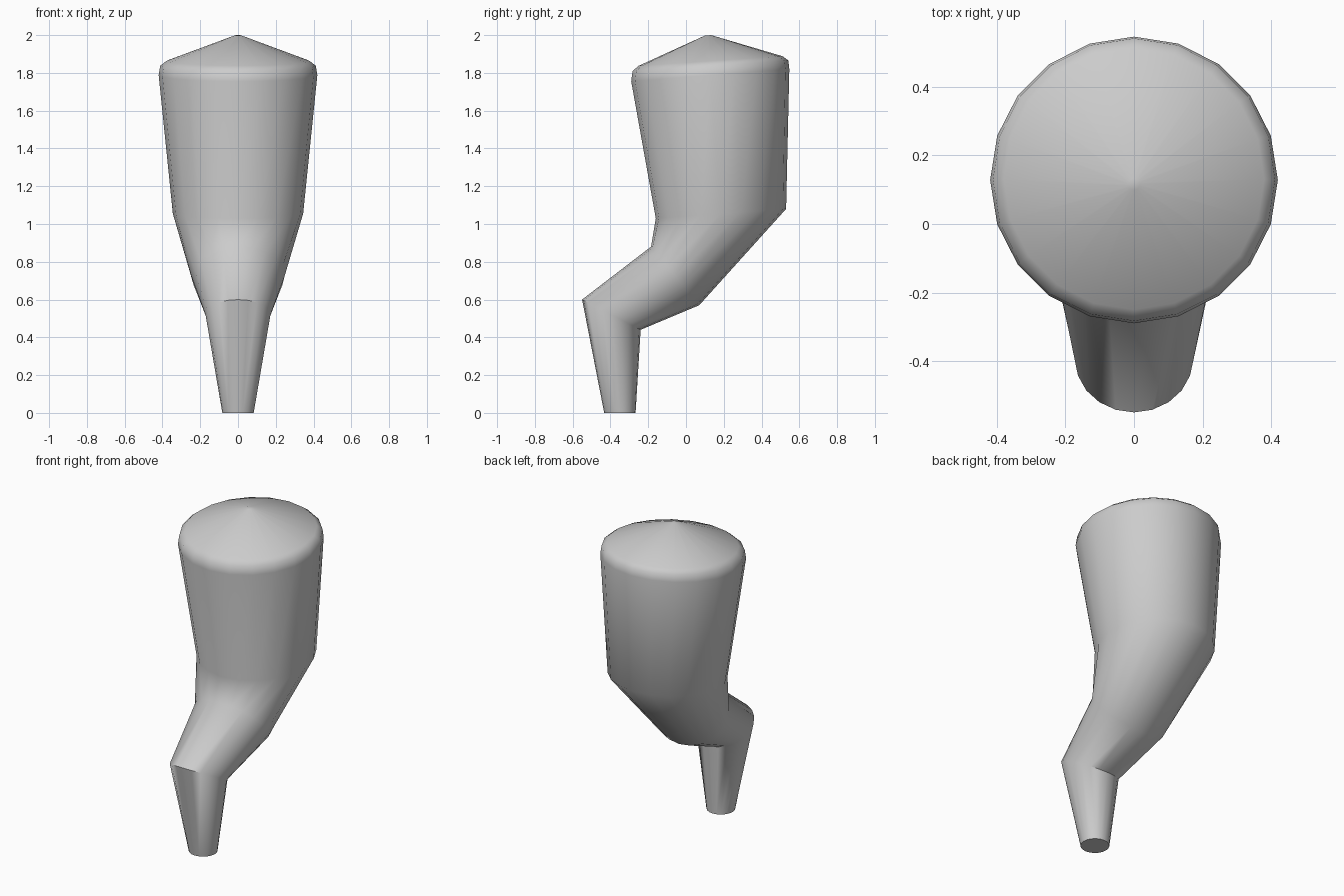
import bpy, bmesh, math

if "Cube" in bpy.data.objects:
    bpy.data.objects.remove(bpy.data.objects["Cube"])

SIDES = 20

# Tilted rings: front (y, z), back (y, z), half width
RINGS = [
    (-0.433, 0.0, -0.267, 0.0, 0.083),
    (-0.55, 0.60, -0.24, 0.44, 0.172),
    (-0.185, 0.88, 0.07, 0.57, 0.247),
    (-0.16, 1.03, 0.53, 1.08, 0.345),
    (-0.29, 1.755, 0.547, 1.82, 0.42),
    (-0.283, 1.81, 0.542, 1.865, 0.412),
    (-0.25, 1.838, 0.512, 1.888, 0.38),
    (0.099, 1.997, 0.133, 2.0, 0.017),
]

bm = bmesh.new()


def add_ring(fy, fz, by, bz, w):
    verts = []
    for i in range(SIDES):
        a = 2 * math.pi * i / SIDES
        s = math.sin(a)
        verts.append(bm.verts.new((w * math.cos(a),
                                   (fy + by) / 2 + s * (by - fy) / 2,
                                   (fz + bz) / 2 + s * (bz - fz) / 2)))
    return verts


# Curved leg lofted through the rings
loops = [add_ring(*r) for r in RINGS]
for lo, hi in zip(loops, loops[1:]):
    for i in range(SIDES):
        j = (i + 1) % SIDES
        bm.faces.new((lo[i], lo[j], hi[j], hi[i]))

# Foot and top caps
bm.faces.new(loops[0][::-1])
bm.faces.new(loops[-1])
bmesh.ops.recalc_face_normals(bm, faces=bm.faces)

mesh = bpy.data.meshes.new("curved_leg")
bm.to_mesh(mesh)
bm.free()
leg = bpy.data.objects.new("curved_leg", mesh)
bpy.context.collection.objects.link(leg)
bpy.context.view_layer.objects.active = leg
leg.select_set(True)
bpy.ops.object.shade_smooth_by_angle(angle=math.radians(50))
